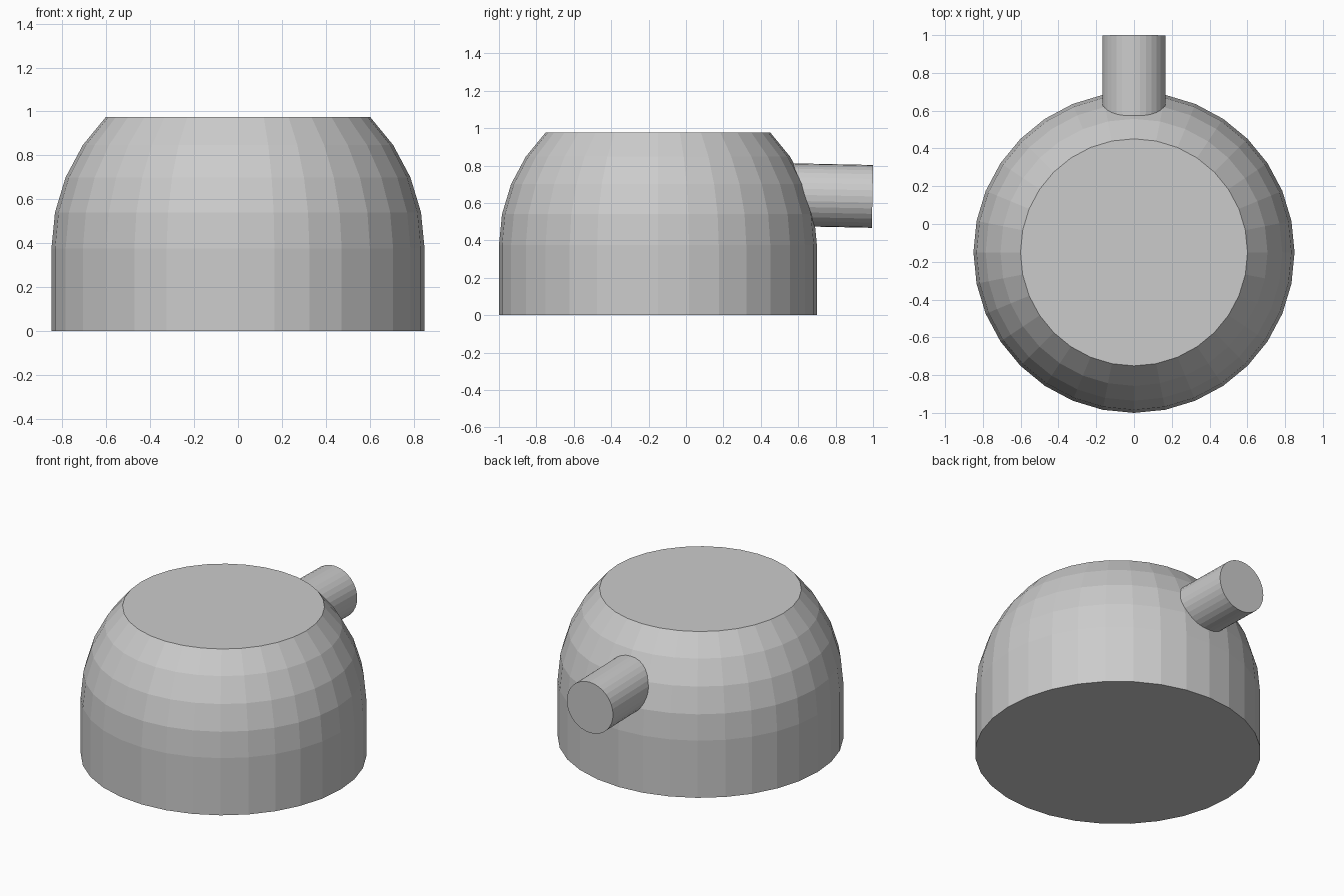
import bpy
import bmesh
import math
from mathutils import Matrix

cube = bpy.data.objects.get("Cube")
if cube:
    bpy.data.objects.remove(cube, do_unlink=True)

SIDES = 32
RADIUS = 0.85
WALL_HEIGHT = 0.375
CENTRE_Y = -0.15

grey = bpy.data.materials.new("plain grey")
grey.use_nodes = True
colour = (0.6, 0.6, 0.6, 1)
grey.diffuse_color = colour
grey.node_tree.nodes["Principled BSDF"].inputs["Base Color"].default_value = colour


def add_object(name, bm):
    bmesh.ops.recalc_face_normals(bm, faces=bm.faces[:])
    mesh = bpy.data.meshes.new(name)
    bm.to_mesh(mesh)
    bm.free()
    mesh.materials.append(grey)
    obj = bpy.data.objects.new(name, mesh)
    bpy.context.collection.objects.link(obj)
    return obj


# Body: straight wall rising into a dome that is cut off flat at 45 degrees
profile = [(RADIUS, 0)]
for step in range(5):
    a = step * math.pi / 16
    profile.append((RADIUS * math.cos(a), WALL_HEIGHT + RADIUS * math.sin(a)))

bm = bmesh.new()
rings = []
for r, z in profile:
    angles = [2 * math.pi * i / SIDES for i in range(SIDES)]
    rings.append([bm.verts.new((r * math.cos(a), r * math.sin(a), z)) for a in angles])
for low, high in zip(rings, rings[1:]):
    for i in range(SIDES):
        j = (i + 1) % SIDES
        bm.faces.new((low[i], low[j], high[j], high[i]))
bm.faces.new(rings[0])
bm.faces.new(rings[-1])
add_object("body", bm).location.y = CENTRE_Y

# Spout: closed tube at the back, dipping very slightly outwards
LENGTH = 0.55
bm = bmesh.new()
bmesh.ops.create_cone(bm, cap_ends=True, segments=SIDES, radius1=0.168, radius2=0.168,
                      depth=LENGTH, matrix=Matrix.Translation((0, 0, -LENGTH / 2)))
spout = add_object("spout", bm)
spout.location = (0, 0.997, 0.635)
spout.rotation_euler.x = math.radians(-91.2)
